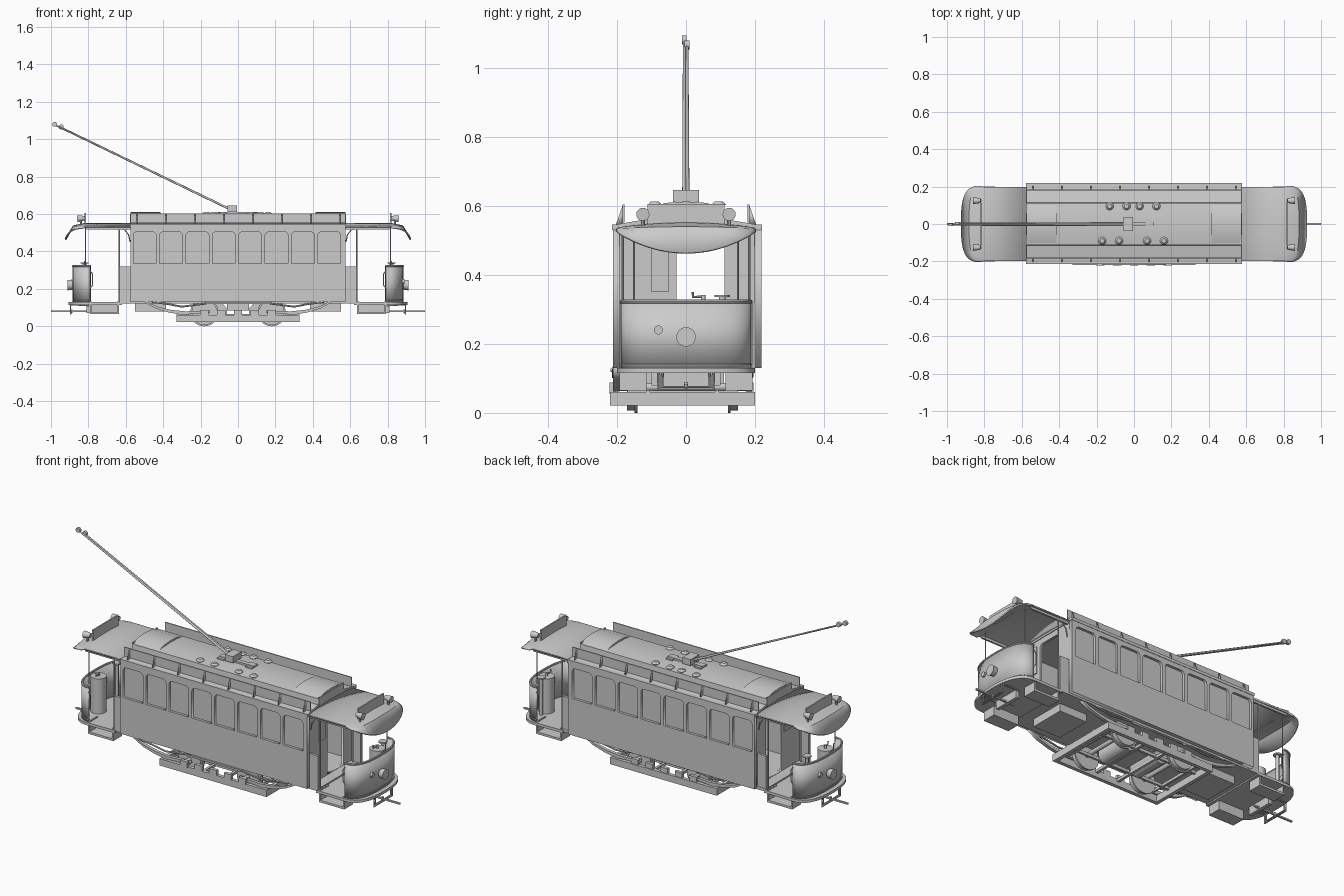
import bpy, bmesh, math
from mathutils import Vector

if "Cube" in bpy.data.objects:
    bpy.data.objects.remove(bpy.data.objects["Cube"])

def finish(ob, smooth=True):
    bpy.ops.object.select_all(action='DESELECT')
    bpy.context.view_layer.objects.active = ob
    ob.select_set(True)
    if ob.type == 'CURVE':
        bpy.ops.object.convert(target='MESH')
        ob = bpy.context.object
    if smooth:
        bpy.ops.object.shade_smooth_by_angle(angle=math.radians(35))
    return ob

def mesh(name, verts, faces, thick=0):
    me = bpy.data.meshes.new(name)
    me.from_pydata(verts, [], faces)
    bm = bmesh.new()
    bm.from_mesh(me)
    bmesh.ops.recalc_face_normals(bm, faces=bm.faces)
    bm.to_mesh(me)
    bm.free()
    ob = bpy.data.objects.new(name, me)
    bpy.context.collection.objects.link(ob)
    if thick:
        m = ob.modifiers.new("thickness", 'SOLIDIFY')
        m.thickness, m.offset = thick, 0
    return finish(ob)

def box(name, x, y, z):
    x, y, z = sorted(x), sorted(y), sorted(z)
    v = [(a, b, c) for a in x for b in y for c in z]
    return mesh(name, v, [(0, 1, 3, 2), (4, 6, 7, 5), (0, 4, 5, 1), (2, 3, 7, 6), (0, 2, 6, 4), (1, 5, 7, 3)])

def rod(name, a, b, r1, r2=None, n=20):
    a, b = Vector(a), Vector(b)
    bpy.ops.mesh.primitive_cone_add(vertices=n, radius1=r1, radius2=r1 if r2 is None else r2,
                                    depth=(b - a).length, location=(a + b) / 2)
    ob = bpy.context.object
    ob.name = name
    ob.rotation_euler = (b - a).to_track_quat('Z', 'Y').to_euler()
    return finish(ob)

def tube(name, pts, r, bez=False):
    cu = bpy.data.curves.new(name, 'CURVE')
    cu.dimensions, cu.bevel_depth, cu.bevel_resolution, cu.use_fill_caps = '3D', r, 2, True
    sp = cu.splines.new('POLY')
    sp.points.add(len(pts) - 1)
    for p, q in zip(sp.points, pts):
        p.co = (*q, 1)
    ob = bpy.data.objects.new(name, cu)
    bpy.context.collection.objects.link(ob)
    return finish(ob)

def plate(name, loops, half, loc, rot):
    """Flat outline with holes, given thickness."""
    cu = bpy.data.curves.new(name, 'CURVE')
    cu.dimensions, cu.fill_mode, cu.extrude = '2D', 'BOTH', half
    for loop in loops:
        sp = cu.splines.new('POLY')
        sp.points.add(len(loop) - 1)
        for p, q in zip(sp.points, loop):
            p.co = (q[0], q[1], 0, 1)
        sp.use_cyclic_u = True
    ob = bpy.data.objects.new(name, cu)
    ob.location, ob.rotation_euler = loc, rot
    bpy.context.collection.objects.link(ob)
    return finish(ob, False)

def rect(x0, x1, z0, z1):
    return [(x0, z0), (x1, z0), (x1, z1), (x0, z1)]

def arched(x0, x1, z0, z1, r):
    pts = [(x0, z0), (x1, z0)]
    for cx, st in ((x1 - r, 0), (x0 + r, 90)):
        pts += [(cx + r * math.cos(math.radians(st + t)), z1 - r + r * math.sin(math.radians(st + t)))
                for t in range(0, 91, 18)]
    return pts

def prism(name, prof, x0, x1):
    n = len(prof)
    v = [(x, y, z) for x in (x0, x1) for y, z in prof]
    f = [(i, (i + 1) % n, n + (i + 1) % n, n + i) for i in range(n)]
    return mesh(name, v, f + [tuple(range(n)), tuple(range(n, 2 * n))])

N = 32
US = [-math.cos(math.pi * i / N) for i in range(N + 1)]
bulge = lambda u, e=2.8: max(0, 1 - abs(u) ** e) ** (1 / e)
H = math.pi / 2

# Car body: side walls with recessed windows, floor and roof
windows = [arched(-.56 + .141 * i, -.56 + .141 * i + .122, .335, .505, .02) for i in range(8)]
for side, y in (("front", -.202), ("back", .208)):
    s = -1 if y < 0 else 1
    plate(side + "_wall", [rect(-.575, .575, .13, .545)] + windows, .010, (0, y, 0), (H, 0, 0))
    box(side + "_window_panes", (-.57, .57), (y - s * .012, y - s * .004), (.32, .52))
    box(side + "_eave", (-.578, .578), (y - s * .012, y + s * .012), (.53, .546))
    # Advertising boards on the roof edge, with stays
    box(side + "_roof_board", (-.575, .575), (s * .178, s * .184), (.552, .603))
    for i in range(8):
        x = -.54 + i * .155
        mesh("board_stay", [(x, s * .184, .6), (x, s * .184, .545), (x, s * .203, .545)], [(0, 1, 2)], .006)
box("car_floor", (-.63, .63), (-.19, .195), (.122, .138))
half = [(.205, .53), (.205, .545), (.115, .561), (.111, .593), (.06, .6)]
prism("roof", half + [(0, .602)] + [(-y, z) for y, z in half[::-1]], -.575, .575)

# Roof fittings: vents and trolley base
for y, xs in ((.095, (-.13, -.04, .03, .12)), (-.09, (-.17, -.08, .07, .16))):
    for x in xs:
        rod("roof_vent_stem", (x, y, .59), (x, y, .605), .012)
        rod("roof_vent_cap", (x, y, .602), (x, y, .612), .021, .012)
box("trolley_plate", (-.11, .105), (-.012, .012), (.598, .612))
for x in (-.09, .085):
    box("trolley_foot", (x - .02, x + .02), (-.028, .028), (.596, .609))
box("trolley_base", (-.055, -.005), (-.038, .038), (.61, .645))
for y0, y1, end in ((-.005, -.005, (-.98, 1.08)), (.004, .003, (-.945, 1.066))):
    rod("trolley_pole", (-.035, y0, .622), (end[0], y1, end[1] - .003), .006, .004, 12)
    rod("trolley_wheel", (end[0], y1 - .007, end[1]), (end[0], y1 + .007, end[1]), .013)

def vestibule(s):
    # Bulkhead with doorway and corner panels
    plate("bulkhead", [rect(-.19, .195, .13, .54), arched(-.028, .112, .14, .5, .02)],
          .006, (s * .565, 0, 0), (H, 0, H))
    box("door_panel", (s * .571, s * .576), (-.10, -.05), (.35, .5))
    box("roof_arch_panel", (s * .57, s * .577), (-.11, .11), (.54, .6))
    prism("roof_end_cap", [(-.108, .592), (-.06, .608), (0, .612), (.06, .608), (.108, .592)], s * .415, s * .575)
    for t in (-1, 1):
        box("corner_panel", (s * .575, s * .63), (t * .178, t * .193), (.13, .32))
        rod("door_post", (s * .634, t * .183, .13), (s * .634, t * .183, .53), .004, n=10)
        tube("canopy_bracket", [(s * .577, t * .183, .45), (s * .585, t * .183, .49),
                                (s * .605, t * .183, .515), (s * .635, t * .183, .525)], .003)
        rod("windscreen_post", (s * .815, t * .15, .32), (s * .815, t * .15, .535), .003, n=10)
        # Boarding step
        box("step_tread", (s * .635, s * .79), (t * .115, t * .192), (.065, .077))
        box("step_back", (s * .635, s * .79), (t * .115, t * .125), (.065, .13))
        for x in (.635, .782):
            box("step_side", (s * x, s * (x + .008)), (t * .115, t * .192), (.065, .135))
        # Grab handle at the dash end
        tube("grab_handle", [(s * .793, t * .187, .3), (s * .778, t * .187, .28),
                             (s * .778, t * .187, .22), (s * .793, t * .187, .2)], .003)
        # Marker lamp on the canopy
        rod("lamp_stem", (s * .84, t * .125, .54), (s * .84, t * .125, .57), .006, n=10)
        rod("marker_lamp", (s * .82, t * .125, .578), (s * .86, t * .125, .575), .012, .019)
    # Curved dash with rails and lamps
    line = lambda y, x, d, z, e=2.6: [(s * (x + d * bulge(u, e)), y * u, z) for u in US]
    v = line(.185, .79, .09, .125) + line(.185, .79, .09, .32)
    mesh("dash", v, [(i, i + 1, N + 2 + i, N + 1 + i) for i in range(N)], .008)
    tube("dash_top_rail", line(.187, .79, .091, .322), .006)
    tube("dash_low_rail", line(.187, .79, .091, .14), .004)
    rod("headlamp", (s * .87, 0, .22), (s * .912, 0, .22), .022, .028, 28)
    rod("signal_lamp", (s * .865, -s * .08, .24), (s * .89, -s * .08, .24), .013)
    # Platform deck
    out = [(s * .62, -.197)] + [(p[0], p[1]) for p in line(.2, .79, .117, 0)] + [(s * .62, .197)]
    n = len(out)
    mesh("platform", [(x, y, z) for z in (.115, .13) for x, y in out],
         [tuple(range(n)), tuple(range(n, 2 * n))] + [(i, (i + 1) % n, n + (i + 1) % n, n + i) for i in range(n)])
    # Canopy roof with drooping visor
    cols = []
    for u in US:
        f, g = bulge(u, 3), 1 - u * u
        cols += [(s * .575, .197 * u, .533 + .016 * g), (s * (.80 + .03 * f), .197 * u, .533 + .014 * g),
                 (s * (.815 + .065 * f), .199 * u, .53 + .006 * g), (s * (.825 + .097 * f), .2 * u, .523 - .06 * g)]
    mesh("canopy", cols, [(4 * i + j, 4 * i + j + 1, 4 * i + j + 5, 4 * i + j + 4)
                          for i in range(N) for j in range(3)], .008)
    box("canopy_beam", (s * .575, s * .81), (-.19, -.18), (.518, .532))
    box("canopy_beam", (s * .575, s * .81), (.18, .19), (.518, .532))
    box("route_board", (s * .814, s * .822), (-.112, .112), (.54, .605))
    # Controller and brake column
    cy = .05 * s
    rod("controller", (s * .825, cy, .13), (s * .825, cy, .325), .04, n=28)
    rod("controller_spindle", (s * .825, cy, .32), (s * .825, cy, .342), .006)
    tube("controller_handle", [(s * .825, cy, .336), (s * .82, cy - .03, .336), (s * .82, cy - .03, .35)], .004)
    rod("brake_column", (s * .82, .105, .13), (s * .82, .105, .34), .009)
    rod("brake_wheel", (s * .82, .105, .335), (s * .82, .105, .342), .022)
    # Coupler and guard frame
    box("coupler_bar", (s * .76, s), (-.005, .005), (.076, .084))
    box("coupler_pin", (s * .885, s * .897), (-.006, .006), (.07, .09))
    for w, z in ((.08, .066), (.068, .075)):
        tube("guard_frame", [(s * .8, -w, z + .045), (s * .895, -w, .115), (s * .895, -w, z),
                             (s * .895, w, z), (s * .895, w, .115), (s * .8, w, z + .045)], .004)
    box("buffer_beam", (s * .79, s * .81), (-.075, .075), (.072, .115))
    # Underfloor box
    box("equipment_box", (s * .385, s * .552), (-.1, .1), (.08, .125))

for s in (1, -1):
    vestibule(s)

# Truck: frame, springs, wheels and motors
C = -.01
for t in (-1, 1):
    y = C + t * .2
    box("truck_side", (-.33, .33), (y - .01, y + .01), (.022, .06))
    box("truck_inner_beam", (-.33, .33), (C + t * .1 - .006, C + t * .1 + .006), (.05, .066))
    for x in (-.18, -.09, 0, .09, .18):
        box("axle_box", (x - .022, x + .022), (y - .012, y + .006), (.055, .088))
    plate("truck_top_bar", [[(-.17, .118), (.17, .118), (.17, .128), (-.17, .128)]], .008, (0, y, 0), (H, 0, 0))
    for s in (-1, 1):
        up = [(.49, .132), (.43, .105), (.36, .088), (.28, .08), (.15, .085)]
        low = [(.15, .072), (.3, .062), (.37, .074), (.44, .095), (.5, .128)]
        plate("leaf_spring", [[(s * a, b) for a, b in up + low]], .009, (0, y + t * -.008, 0), (H, 0, 0))
        tube("spring_link", [(s * .46, y, .13), (s * .38, y, .12), (s * .3, y, .105), (s * .17, y, .122)], .005)
        x, yw = s * .18, C + t * .147
        rod("wheel_tread", (x, yw - .014, .075), (x, yw + .014, .075), .068, n=36)
        rod("wheel_flange", (x, yw - t * .012 - .004, .075), (x, yw - t * .012 + .004, .075), .075, n=36)
for s in (-1, 1):
    box("truck_end", (s * .31, s * .33), (C - .21, C + .21), (.022, .06))
    box("cross_beam", (s * .06, s * .075), (C - .2, C + .2), (.045, .06))
    rod("axle", (s * .18, C - .2, .075), (s * .18, C + .2, .075), .012)
    rod("motor", (s * .1, C - .09, .08), (s * .1, C + .09, .08), .042, n=28)
    box("brake_beam", (s * .265, s * .275), (C - .16, C + .16), (.05, .065))
box("bolster", (-.06, .06), (C - .12, C + .12), (.085, .128))
